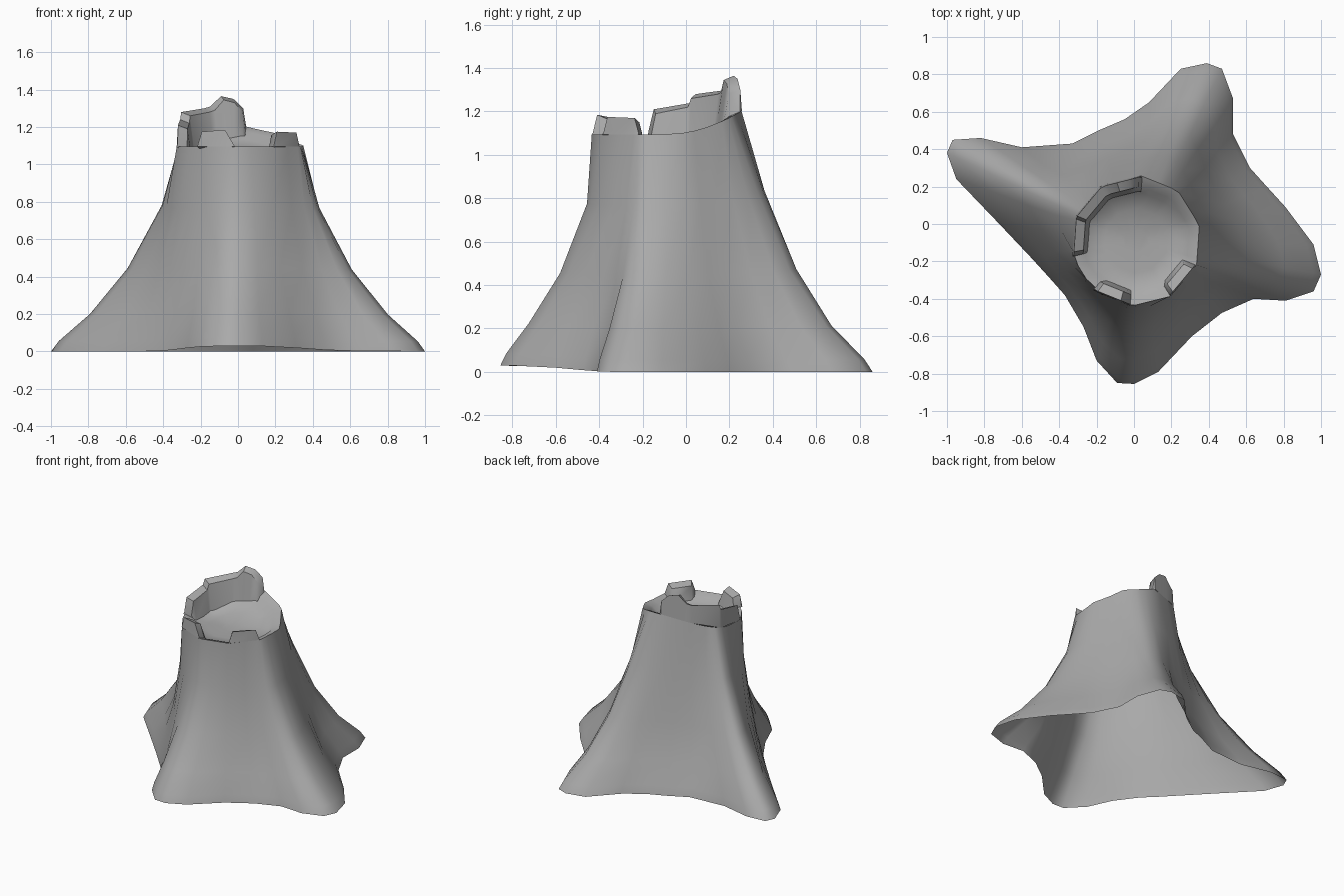
import bpy, bmesh
from math import radians, degrees, cos, sin, atan2
from mathutils import Vector

if "Cube" in bpy.data.objects:
    bpy.data.objects.remove(bpy.data.objects["Cube"])

grey = bpy.data.materials.new("plain grey")
grey.use_nodes = True
colour = (0.4, 0.4, 0.4, 1)
grey.diffuse_color = colour
grey.node_tree.nodes["Principled BSDF"].inputs["Base Color"].default_value = colour

CENTRE = Vector((0.01, -0.09))


def rim_point(angle, scale=1.0):
    """Point on the ten-sided rim, with its height rising to the back."""
    side = (angle - 14) % 36 - 18
    r = 0.35 * cos(radians(18)) / cos(radians(side)) * scale
    x = CENTRE.x + r * cos(radians(angle))
    y = CENTRE.y + r * sin(radians(angle))
    z = 1.095 + 0.11 * (max(0, y / scale + 0.1) / 0.36) ** 2
    return Vector((x, y, z))


def finish(name, bm, fix=False, angle=40):
    if fix:
        bmesh.ops.recalc_face_normals(bm, faces=bm.faces)
    mesh = bpy.data.meshes.new(name)
    bm.to_mesh(mesh)
    bm.free()
    mesh.materials.append(grey)
    ob = bpy.data.objects.new(name, mesh)
    bpy.context.collection.objects.link(ob)
    bpy.ops.object.select_all(action="DESELECT")
    ob.select_set(True)
    bpy.context.view_layer.objects.active = ob
    bpy.ops.object.shade_smooth_by_angle(angle=radians(angle))


def loft(bm, rings, closed=True):
    loops = [[bm.verts.new(p) for p in ring] for ring in rings]
    for a, b in zip(loops, loops[1:]):
        n = len(a)
        for i in range(n if closed else n - 1):
            j = (i + 1) % n
            bm.faces.new((a[i], a[j], b[j], b[i]))
    return loops


def soften(ring):
    """Round off a ring by averaging each point with its neighbours."""
    n = len(ring)
    return [ring[i] * .5 + (ring[i - 1] + ring[(i + 1) % n]) * .25 for i in range(n)]


# Plan outline of the four spreading roots, counter-clockwise
outline = [(1, -.27), (.96, -.11), (.81, .09), (.71, .2), (.62, .3), (.53, .48),
           (.53, .67), (.47, .83), (.39, .86), (.25, .83), (.08, .65), (-.05, .56),
           (-.19, .5), (-.33, .43), (-.6, .41), (-.82, .46), (-.97, .45), (-1, .38),
           (-.95, .24), (-.72, 0), (-.55, -.18), (-.45, -.29), (-.37, -.38),
           (-.27, -.55), (-.2, -.73), (-.09, -.85), (0, -.855), (.13, -.79),
           (.31, -.6), (.47, -.475), (.64, -.4), (.81, -.41), (.96, -.36)]
# Share of the rim height, flare from rim to roots, rounding passes
flare = [(0, 1, 0), (.05, .94, 0), (.18, .7, 0), (.4, .42, 1), (.7, .15, 1), (1, 0, 0)]

base, top = [], []
for p in outline:
    d = Vector(p) - CENTRE
    lift = 0.03 * max(0, -d.normalized().y) ** 3
    base.append(Vector((p[0], p[1], lift)))
    top.append(rim_point(degrees(atan2(d.y, d.x))))

# Trunk: open underneath, leaning a little to the back
rings = []
for height, spread, passes in flare:
    ring = []
    for b, t in zip(base, top):
        toward_back = (b.xy - CENTRE).normalized().y ** 3
        f = spread + 1.1 * spread * (1 - spread) ** 4 * toward_back
        p = t.lerp(b, f)
        p.z = b.z + (t.z - b.z) * height
        ring.append(p)
    for _ in range(passes):
        ring = soften(ring)
    rings.append(ring)
bm = bmesh.new()
loft(bm, rings)
finish("stump_trunk", bm, angle=80)

# Shallow dish inside the rim
bm = bmesh.new()
dish = [top]
for scale, drop, level in ((.84, .02, .05), (.75, .05, .2), (.5, .06, .6), (.2, .07, .9)):
    ring = []
    for t in top:
        xy = CENTRE + (t.xy - CENTRE) * scale
        z = t.z * (1 - level) + 1.12 * level - drop
        ring.append(Vector((xy.x, xy.y, z)))
    dish.append(ring)
loops = loft(bm, dish)
bm.faces.new(loops[-1])
finish("stump_hollow", bm, angle=80)

# Broken splinters standing on the rim: angle and top height
splinters = {
    "back_splinter": [(84, 1.19), (87, 1.3), (96, 1.35), (108, 1.365), (118, 1.31),
                      (124, 1.3), (157, 1.28), (160, 1.24), (190, 1.21), (194, 1.11)],
    "front_splinter": [(229, 1.1), (233, 1.175), (256, 1.185), (265, 1.1)],
    "left_splinter": [(302, 1.1), (306, 1.175), (334, 1.17), (338, 1.1)],
}
for name, profile in splinters.items():
    outer_low, outer_high, inner_high, inner_low = [], [], [], []
    for angle, z in profile:
        o, i = rim_point(angle), rim_point(angle, .76)
        outer_low.append(o)
        outer_high.append(Vector((*rim_point(angle, .98).xy, z)))
        inner_high.append(Vector((*rim_point(angle, .83).xy, z - .02)))
        inner_low.append(Vector((i.x, i.y, o.z - .05)))
    bm = bmesh.new()
    loops = loft(bm, [outer_low, outer_high, inner_high, inner_low, outer_low], False)
    for end in (0, -1):
        bm.faces.new([loop[end] for loop in loops[:4]])
    bmesh.ops.remove_doubles(bm, verts=bm.verts, dist=1e-4)
    finish(name, bm, True, 40)
